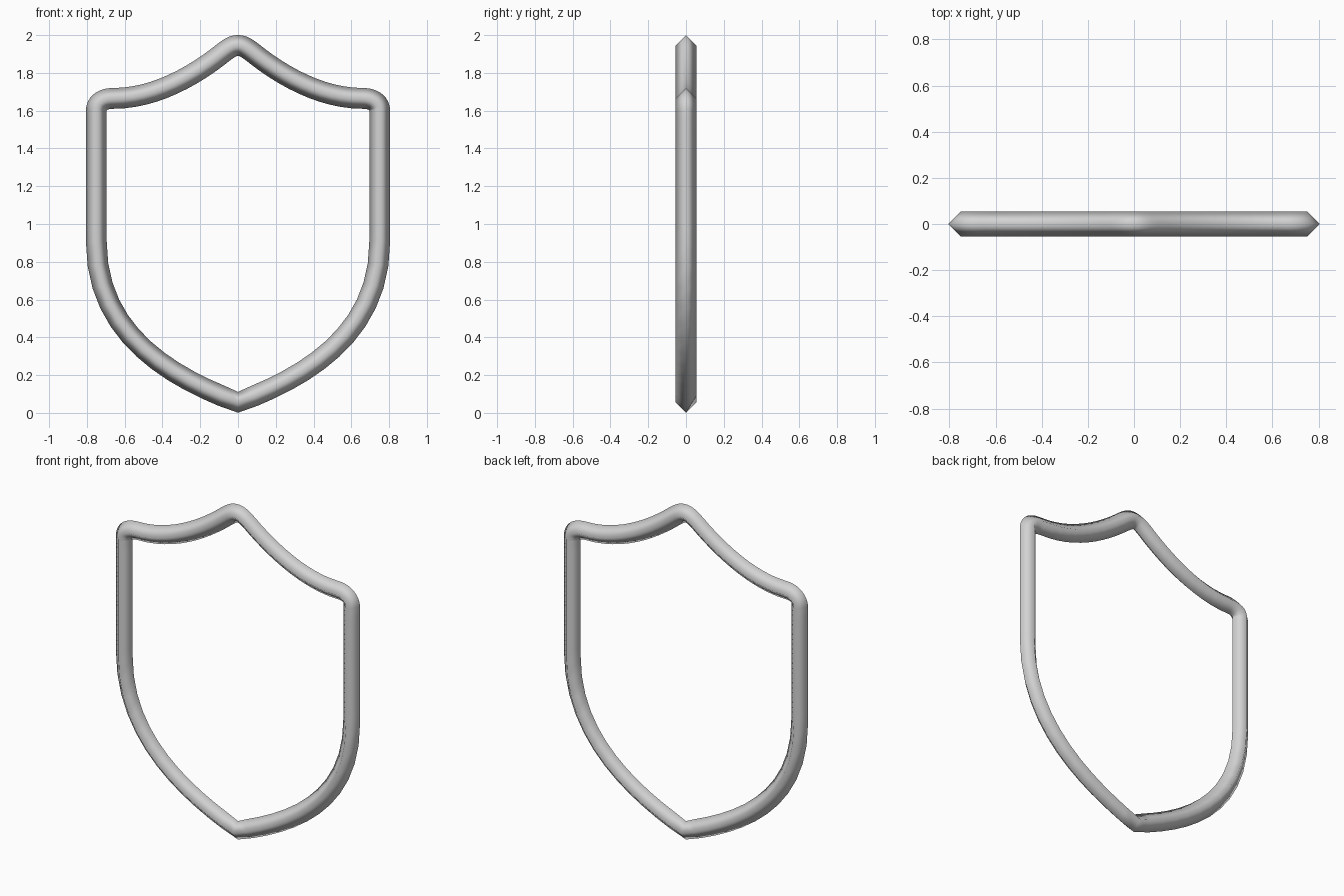
import bpy, bmesh
from mathutils import Vector
from mathutils.geometry import interpolate_bezier

if "Cube" in bpy.data.objects:
    bpy.data.objects.remove(bpy.data.objects["Cube"])

R = 0.055   # half width of the four-sided tube
STEPS = 12

# right half of the centre line (x, z), as bezier pieces from bottom tip to peak
pieces = [
    [(0, 0.056), (0.33, 0.18), (0.75, 0.40), (0.75, 0.905)],
    [(0.75, 0.905), (0.75, 1.14), (0.75, 1.37), (0.75, 1.60)],
    [(0.75, 1.60), (0.75, 1.64), (0.715, 1.665), (0.66, 1.665)],
    [(0.66, 1.665), (0.44, 1.665), (0.23, 1.785), (0.075, 1.91)],
    [(0.075, 1.91), (0.035, 1.94), (0.02, 1.945), (0, 1.945)],
]
half = []
for p in pieces:
    a, h1, h2, b = [Vector((x, 0, z)) for x, z in p]
    half += interpolate_bezier(a, h1, h2, b, STEPS + 1)[:-1]
half.append(Vector((0, 0, 1.945)))

# mirror to a closed loop
path = half + [Vector((-p.x, 0, p.z)) for p in half[-2:0:-1]]

# sweep a diamond section around the loop
bm = bmesh.new()
rings = []
n = len(path)
for i, p in enumerate(path):
    d0 = (p - path[i - 1]).normalized()
    d1 = (path[(i + 1) % n] - p).normalized()
    t = (d0 + d1).normalized()
    out = Vector((t.z, 0, -t.x))
    side = Vector((0, 1, 0))
    rings.append([bm.verts.new(p + o * R) for o in (out, side, -out, -side)])
for i in range(n):
    a, b = rings[i], rings[(i + 1) % n]
    for k in range(4):
        f = bm.faces.new((a[k], a[(k + 1) % 4], b[(k + 1) % 4], b[k]))
        f.smooth = True
bmesh.ops.recalc_face_normals(bm, faces=bm.faces[:])

mesh = bpy.data.meshes.new("shield_frame")
bm.to_mesh(mesh)
bm.free()
mat = bpy.data.materials.new("light grey")
mat.diffuse_color = (0.65, 0.65, 0.65, 1)
mat.use_nodes = True
mat.node_tree.nodes["Principled BSDF"].inputs["Base Color"].default_value = mat.diffuse_color
mesh.materials.append(mat)
frame = bpy.data.objects.new("shield_frame", mesh)
bpy.context.collection.objects.link(frame)
